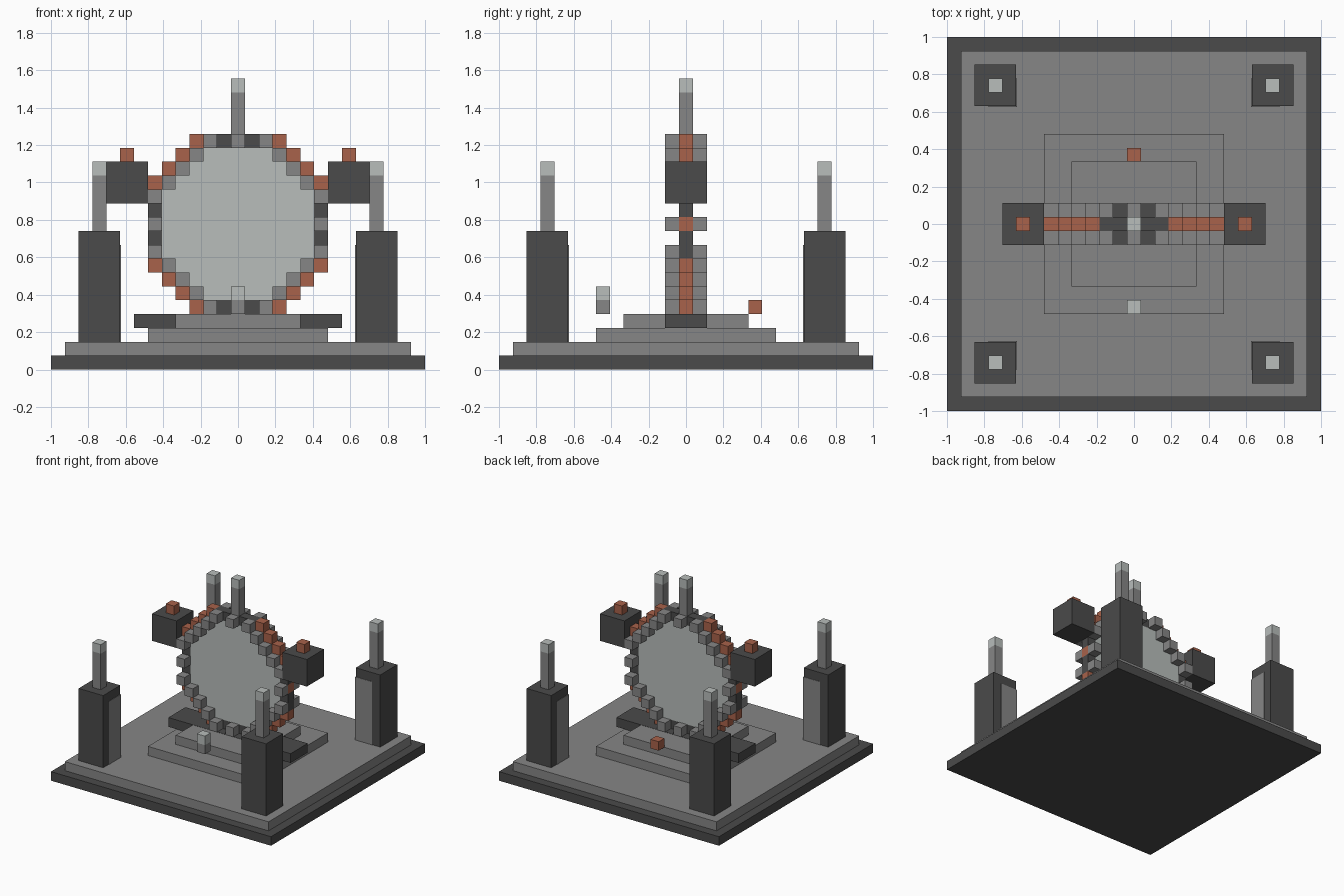
import bpy
import bmesh
from mathutils import Matrix, Vector

old = bpy.data.objects.get("Cube")
if old:
    bpy.data.objects.remove(old, do_unlink=True)

U = 2 / 27          # size of one block
HUB = 10.5          # height of the ring centre, in blocks


def material(name, rgb):
    mat = bpy.data.materials.new(name)
    mat.use_nodes = True
    colour = (*rgb, 1)
    mat.diffuse_color = colour
    mat.node_tree.nodes["Principled BSDF"].inputs["Base Color"].default_value = colour
    return mat


DARK = material("dark stone", (0.069, 0.069, 0.069))
GREY = material("grey stone", (0.238, 0.238, 0.238))
PALE = material("pale crystal", (0.48, 0.51, 0.497))
RUST = material("rust copper", (0.392, 0.122, 0.069))


def blocks(name, mat, boxes):
    """One object from boxes given as (centre x, centre y, bottom, top, width, depth) in blocks."""
    bm = bmesh.new()
    for x, y, low, high, width, depth in boxes:
        place = Matrix.Translation(Vector((x, y, (low + high) / 2)) * U)
        size = Matrix.Diagonal((width * U, depth * U, (high - low) * U, 1))
        bmesh.ops.create_cube(bm, size=1, matrix=place @ size)
    mesh = bpy.data.meshes.new(name)
    bm.to_mesh(mesh)
    bm.free()
    mesh.materials.append(mat)
    obj = bpy.data.objects.new(name, mesh)
    bpy.context.collection.objects.link(obj)
    return obj


def cell(i, k, y=0):
    """A single block of the ring, counted from its centre."""
    return (i, y, HUB + k - 0.5, HUB + k + 0.5, 1, 1)


# Stepped platform
blocks("base_slab", DARK, [(0, 0, 0, 1, 27, 27)])
blocks("floor_slab", GREY, [(0, 0, 1, 2, 25, 25)])
blocks("lower_step", GREY, [(0, 0, 2, 3, 13, 13)])
blocks("upper_step", GREY, [(0, 0, 3, 4, 9, 9)])
blocks("ring_footing", DARK, [(0, 0, 3, 4.02, 15, 3)])

# Corner towers with a grey inner corner and a tipped post
for sx, side in ((1, "left"), (-1, "right")):
    for sy, end in ((1, "back"), (-1, "front")):
        tag = f"{end}_{side}"
        x, y = 10 * sx, 10 * sy
        blocks(f"tower_{tag}", DARK, [(x, y, 2, 10, 3, 3)])
        blocks(f"tower_inset_{tag}", GREY, [(9.48 * sx, 9.48 * sy, 2, 9, 2.04, 2.04)])
        blocks(f"tower_post_{tag}", GREY, [(x, y, 10, 14, 1, 1)])
        blocks(f"tower_tip_{tag}", PALE, [(x, y, 14, 15, 1, 1)])

# Portal ring: a stepped circle sorted into copper, stone, studs and the pale disc
copper, stone, studs = [], [], []
for i in range(-6, 7):
    for k in range(-6, 7):
        a, b = abs(i), abs(k)
        axis = a + b == 6 and max(a, b) == 6 and min(a, b) == 0
        if a + b == 9 or axis:
            copper.append(cell(i, k))
        elif max(a, b) == 6 and a + b < 9:
            stone.append(cell(i, k))
        if a + b == 8 or axis:
            studs += [cell(i, k, -1), cell(i, k, 1)]
blocks("ring_copper", RUST, copper)
blocks("ring_stone", DARK, stone)
blocks("ring_studs", GREY, studs)
blocks("portal_disc", PALE, [(0, 0, HUB + k - 0.5, HUB + k + 0.5, 2 * min(5, 8 - abs(k)) + 1, 1)
                             for k in range(-5, 6)])

# Spire on top of the ring
blocks("spire_post", GREY, [(0, 0, 17, 20, 1, 1)])
blocks("spire_tip", PALE, [(0, 0, 20, 21, 1, 1)])

# Shoulder blocks beside the ring
for sx, side in ((1, "left"), (-1, "right")):
    blocks(f"shoulder_{side}", DARK, [(8 * sx, 0, 12, 15, 3, 3)])
    blocks(f"shoulder_stud_{side}", RUST, [(8 * sx, 0, 15, 16, 1, 1)])

# Hovering markers before and behind the ring
blocks("front_marker", GREY, [(0, -6, 4, 5, 1, 1)])
blocks("front_marker_tip", PALE, [(0, -6, 5, 6, 1, 1)])
blocks("back_marker", RUST, [(0, 5, 4, 5, 1, 1)])
